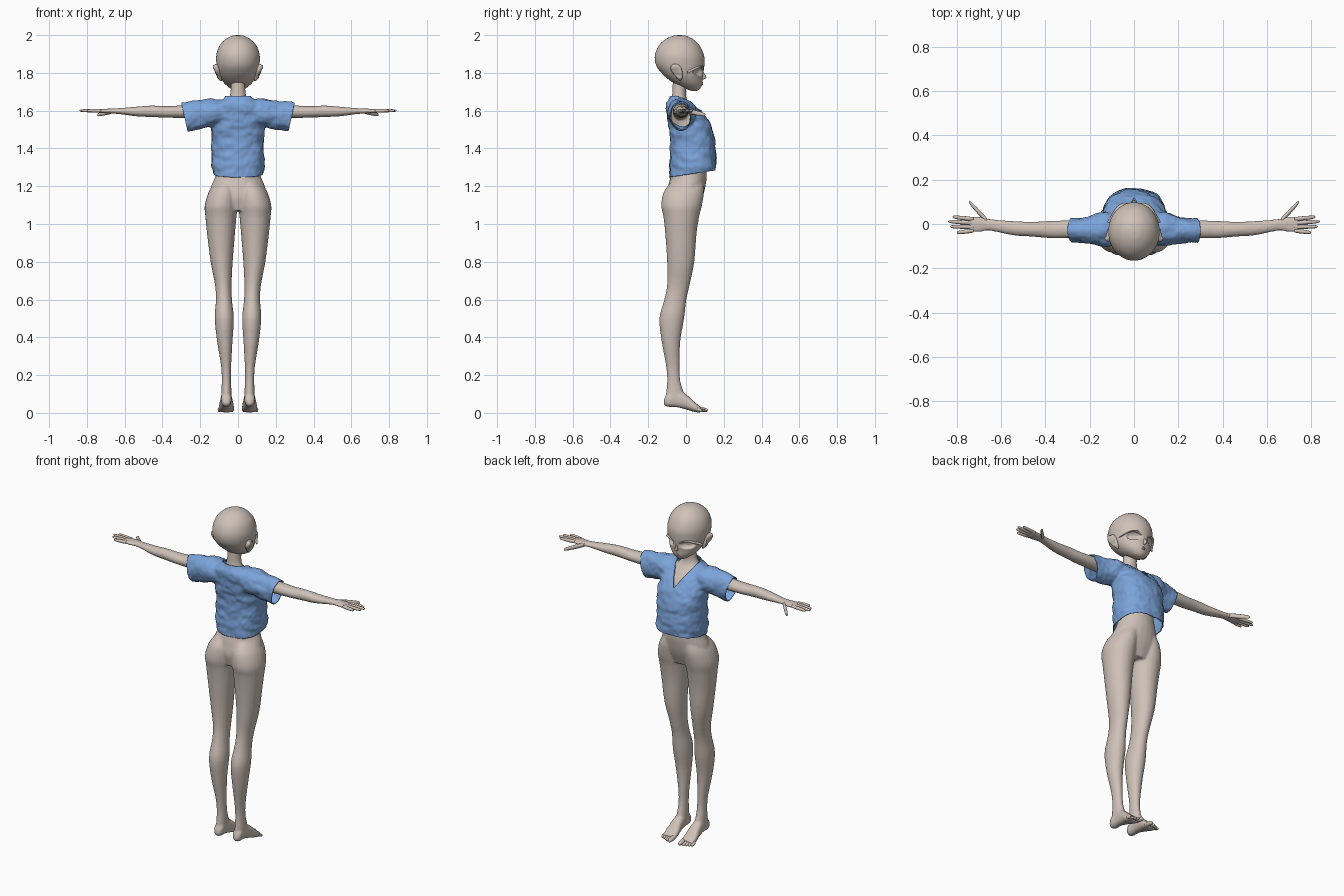
import bpy, bmesh, math
from mathutils import Vector, noise

if "Cube" in bpy.data.objects:
    bpy.data.objects.remove(bpy.data.objects["Cube"], do_unlink=True)


def material(name, rgb):
    m = bpy.data.materials.new(name)
    m.use_nodes = True
    m.diffuse_color = (*rgb, 1)
    m.node_tree.nodes["Principled BSDF"].inputs["Base Color"].default_value = (*rgb, 1)
    return m


SKIN = material("warm grey skin", (0.62, 0.535, 0.48))
BLUE = material("blue cloth", (0.2, 0.37, 0.7))


def spline(rings, steps):
    """Smooth interpolation of ring values."""
    out = []
    for i in range(len(rings) - 1):
        p0, p1 = rings[max(i - 1, 0)], rings[i]
        p2, p3 = rings[i + 1], rings[min(i + 2, len(rings) - 1)]
        for k in range(steps):
            t = k / steps
            out.append([0.5 * (2 * b + (c - a) * t + (2 * a - 5 * b + 4 * c - d) * t * t
                               + (3 * b - a - 3 * c + d) * t ** 3)
                        for a, b, c, d in zip(p0, p1, p2, p3)])
    return out + [rings[-1]]


def loft(bm, axis, rings, side=1, seg=24, power=2.0, steps=4):
    """Closed loft; each ring is (position on axis, min, max, min, max)."""
    loops = []
    for t, a0, a1, b0, b1 in spline(rings, steps):
        loop = []
        for k in range(seg):
            c, s = math.cos(math.tau * k / seg), math.sin(math.tau * k / seg)
            c = math.copysign(abs(c) ** (2 / power), c)
            s = math.copysign(abs(s) ** (2 / power), s)
            a, b = (a0 + a1 + (a1 - a0) * c) / 2, (b0 + b1 + (b1 - b0) * s) / 2
            x, y, z = {"x": (t, a, b), "y": (a, t, b), "z": (a, b, t)}[axis]
            loop.append(bm.verts.new((x * side, y, z)))
        loops.append(loop)
    for lo, hi in zip(loops, loops[1:]):
        for k in range(seg):
            n = (k + 1) % seg
            bm.faces.new((lo[k], lo[n], hi[n], hi[k]))
    bm.faces.new(loops[0])
    bm.faces.new(loops[-1])


def finish(bm, name, mat):
    bmesh.ops.recalc_face_normals(bm, faces=bm.faces[:])
    me = bpy.data.meshes.new(name)
    bm.to_mesh(me)
    bm.free()
    me.materials.append(mat)
    me.shade_smooth()
    ob = bpy.data.objects.new(name, me)
    bpy.context.collection.objects.link(ob)
    return ob


def fuse(ob, voxel, rounds):
    """Blend overlapping lofts into one smooth skin."""
    r = ob.modifiers.new("fuse", "REMESH")
    r.mode, r.voxel_size, r.use_smooth_shade = "VOXEL", voxel, True
    s = ob.modifiers.new("soften", "SMOOTH")
    s.factor, s.iterations = 0.5, rounds


def digit(bm, axis, start, end, r, side):
    """Rounded finger or toe between two points along the main axis."""
    i = "xyz".index(axis)
    rings = []
    for f, w in ((0, 0.9), (0.3, 1), (0.7, 0.9), (0.93, 0.65), (1, 0.1)):
        p = Vector(start).lerp(Vector(end), f)
        a, b = [p[j] for j in range(3) if j != i]
        rings.append((p[i], a - r * w, a + r * w, b - r * w, b + r * w))
    loft(bm, axis, rings, side, 10, steps=3)


# Body: trunk and neck, legs, feet and arms
body = bmesh.new()
loft(body, "z", [
    (1.07, -.1, .1, -.09, .06), (1.14, -.15, .15, -.105, .088), (1.2, -.142, .142, -.095, .103),
    (1.26, -.118, .118, -.08, .11), (1.35, -.1, .1, -.068, .105), (1.45, -.11, .11, -.07, .11),
    (1.55, -.115, .115, -.08, .085), (1.61, -.1, .1, -.085, .045), (1.65, -.06, .06, -.08, .01),
    (1.69, -.041, .041, -.073, 0), (1.77, -.038, .038, -.07, .01)])
for side in (1, -1):
    loft(body, "z", [
        (1.22, .01, .12, -.08, .09), (1.17, .002, .155, -.118, .095), (1.1, .002, .176, -.131, .085),
        (1.04, .008, .173, -.12, .07), (.95, .016, .164, -.11, .056), (.8, .028, .145, -.1, .044),
        (.68, .034, .122, -.1, .02), (.6, .032, .117, -.115, .002), (.5, .022, .123, -.141, -.01),
        (.38, .029, .111, -.129, -.03), (.25, .036, .09, -.106, -.034), (.17, .037, .086, -.1, -.03),
        (.1, .034, .089, -.106, -.01), (.045, .037, .086, -.108, 0)], side)
    loft(body, "y", [
        (-.117, .05, .073, .045, .068), (-.1, .036, .088, .033, .1), (-.05, .033, .09, .03, .12),
        (0, .028, .095, .018, .098), (.045, .021, .102, .005, .058), (.08, .022, .1, .001, .03)],
        side, power=2.4)
    loft(body, "x", [
        (.07, -.07, .01, 1.55, 1.635), (.2, -.07, .015, 1.56, 1.635), (.3, -.065, .016, 1.561, 1.628),
        (.38, -.064, .014, 1.563, 1.624), (.46, -.057, .01, 1.566, 1.627), (.54, -.052, .013, 1.57, 1.621),
        (.62, -.036, .019, 1.581, 1.614), (.66, -.03, .025, 1.584, 1.612),
        (.7, -.037, .034, 1.586, 1.61), (.745, -.039, .031, 1.589, 1.608)], side)
fuse(finish(body, "body", SKIN), 0.0065, 4)

# Fingers, thumbs and toes
digits = bmesh.new()
for side in (1, -1):
    for y0, x1, y1 in ((.022, .82, .032), (.004, .84, .012), (-.013, .83, -.012), (-.03, .8, -.039)):
        digit(digits, "x", (.725, y0, 1.6), (x1, y1, 1.6), .0095, side)
    digit(digits, "x", (.665, .016, 1.597), (.745, .1, 1.578), .013, side)
    for i in range(5):
        r = .0135 if i == 0 else .0095
        x = .034 if i == 0 else .04 + .0145 * i
        digit(digits, "y", (x, .06, .02), (x, .115 - .007 * i, r), r, side)
finish(digits, "fingers_and_toes", SKIN)

# Head with hollow eye sockets
head = bmesh.new()
loft(head, "z", [
    (2, -.006, .006, -.04, -.03), (1.995, -.035, .035, -.072, .004), (1.975, -.07, .07, -.113, .042),
    (1.94, -.1, .1, -.147, .075), (1.89, -.115, .115, -.165, .096), (1.84, -.113, .113, -.158, .097),
    (1.8, -.104, .104, -.13, .092), (1.77, -.091, .091, -.098, .088), (1.74, -.068, .068, -.055, .085),
    (1.715, -.036, .036, 0, .073), (1.705, -.012, .012, .03, .058)], seg=72, steps=6)
for v in head.verts:
    d = math.hypot((abs(v.co.x) - .055) / .036, (v.co.z - 1.808) / .024)
    if v.co.y > 0 and d < 1:
        v.co.y -= .025 * min(1, 2.5 * (1 - d))
finish(head, "head", SKIN)

# Nose, lips, upper lashes and ears
face = bmesh.new()
loft(face, "z", [(1.81, -.003, .003, .07, .088), (1.776, -.008, .008, .07, .108),
                 (1.764, -.005, .005, .07, .088)], seg=12)
for z in (1.748, 1.739):
    loft(face, "x", [(-.02, .074, .078, z - .001, z + .001), (0, .07, .091, z - .005, z + .005),
                     (.02, .074, .078, z - .001, z + .001)], seg=10)
for side in (1, -1):
    loft(face, "x", [(.018, .082, .092, 1.814, 1.817), (.05, .07, .095, 1.829, 1.836),
                     (.08, .045, .076, 1.826, 1.834), (.103, .012, .04, 1.81, 1.816),
                     (.12, .006, .012, 1.798, 1.8)], side, 10)
finish(face, "face_details", SKIN)

ears = bmesh.new()
for side in (1, -1):
    loft(ears, "z", [(1.758, .086, .094, -.035, -.028), (1.775, .086, .112, -.05, -.018),
                     (1.81, .09, .13, -.078, -.02), (1.835, .1, .134, -.08, -.03),
                     (1.848, .108, .122, -.065, -.045)], side, 16)
for v in ears.verts:
    if abs(v.co.x) > .113 and abs(v.co.y + .045) < .018:
        v.co.x *= .93
finish(ears, "ears", SKIN)

# Shirt: fused trunk and sleeves, then trimmed open
shape = bmesh.new()
loft(shape, "z", [
    (1.2, -.12, .12, -.09, .158), (1.25, -.128, .128, -.09, .16), (1.31, -.139, .139, -.088, .16),
    (1.4, -.138, .138, -.083, .157), (1.48, -.141, .141, -.088, .147), (1.54, -.141, .141, -.098, .122),
    (1.6, -.135, .135, -.106, .078), (1.64, -.11, .11, -.105, .035), (1.675, -.07, .07, -.088, .008),
    (1.71, -.055, .055, -.08, .002)], power=2.4, seg=32)
for side in (1, -1):
    loft(shape, "x", [
        (.05, -.09, .03, 1.53, 1.66), (.14, -.1, .055, 1.515, 1.665), (.21, -.088, .032, 1.5, 1.652),
        (.28, -.084, .026, 1.487, 1.645), (.34, -.082, .024, 1.485, 1.637)], side)
helper = finish(shape, "shirt_shape", BLUE)
fuse(helper, 0.008, 5)
bpy.context.view_layer.update()
graph = bpy.context.evaluated_depsgraph_get()
baked = bpy.data.meshes.new_from_object(helper.evaluated_get(graph))
bpy.data.objects.remove(helper, do_unlink=True)

shirt = bmesh.new()
shirt.from_mesh(baked)
bpy.data.meshes.remove(baked)
shirt.normal_update()
# Cloth folds
for v, n in [(v, v.normal.copy()) for v in shirt.verts]:
    p = v.co
    fold = noise.noise(Vector((p.x * 14 + p.z * 9, p.y * 14, p.z * 24 - p.x * 7)))
    v.co += n * (.007 * fold + .003 * noise.noise(p * 45))


def cut(point, normal, trim):
    geom = shirt.verts[:] + shirt.edges[:] + shirt.faces[:]
    bmesh.ops.bisect_plane(shirt, geom=geom, dist=1e-5, plane_co=point, plane_no=normal, clear_outer=trim)


# Hem, sleeve ends and scooped neckline
cut((0, -.09, 1.247), (0, .15, -1), True)
V_LOW, V_SLOPE = 1.55, 1.75
for side in (1, -1):
    cut((side * .3, 0, 1.64), (side, 0, -.22), True)
    cut((0, 0, V_LOW), (-side * V_SLOPE, 0, 1), False)
cut((0, 0, 1.678), (0, 0, 1), True)
cut((0, -.04, 0), (0, 1, 0), False)


def in_neckline(f):
    c = f.calc_center_median()
    return c.y > -.04 and c.z > V_LOW + V_SLOPE * abs(c.x)


bmesh.ops.delete(shirt, geom=[f for f in shirt.faces if in_neckline(f)], context="FACES")
top = finish(shirt, "shirt", BLUE)
thick = top.modifiers.new("cloth thickness", "SOLIDIFY")
thick.thickness, thick.offset = 0.005, -1
